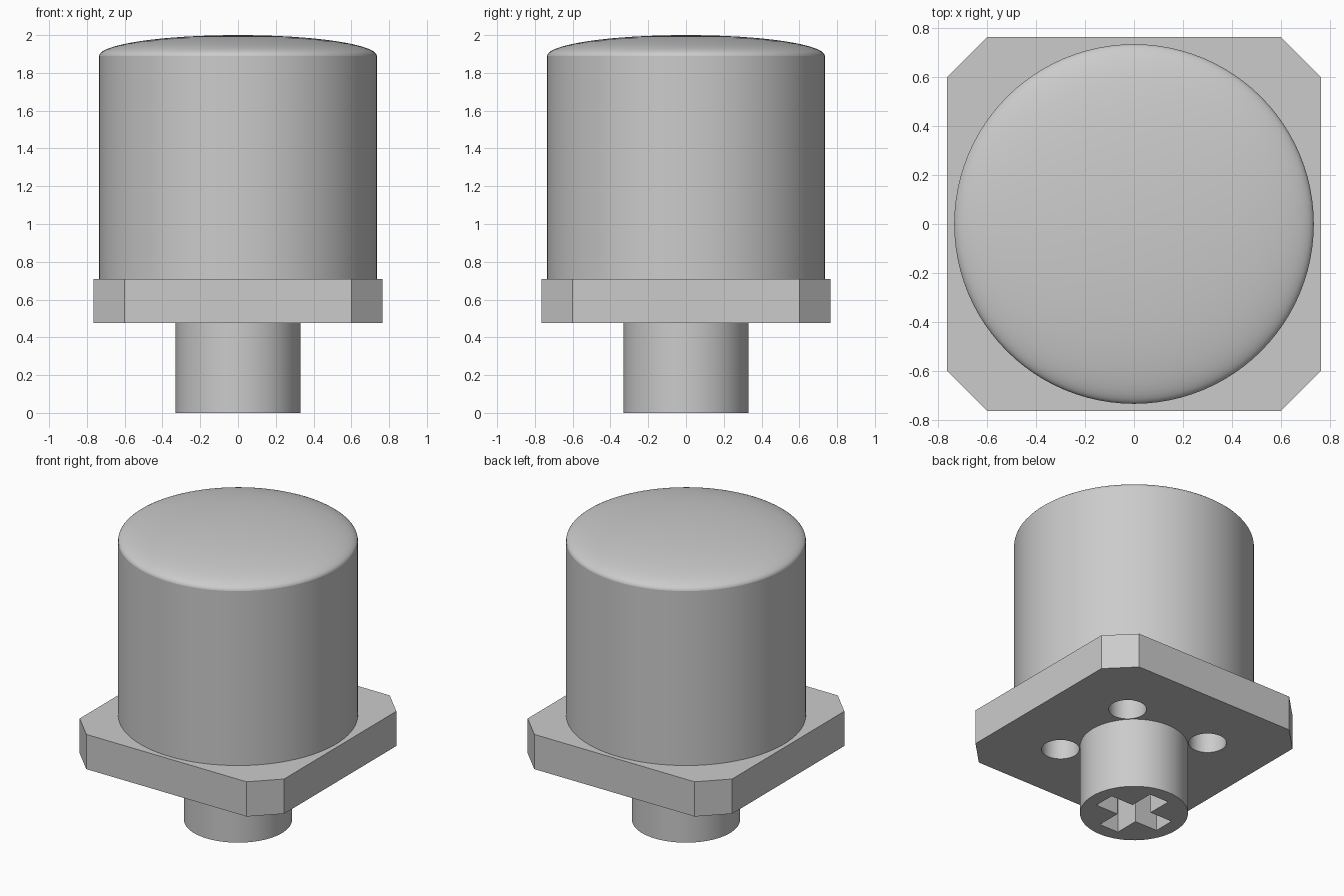
import bpy
import bmesh
from math import sin, cos, pi, radians

cube = bpy.data.objects.get("Cube")
if cube:
    bpy.data.objects.remove(cube, do_unlink=True)

grey = bpy.data.materials.new("light grey plastic")
grey.use_nodes = True
colour = (0.6, 0.6, 0.6, 1)
grey.diffuse_color = colour
grey.node_tree.nodes["Principled BSDF"].inputs["Base Color"].default_value = colour

SEGMENTS = 96
PLATE_LOW, PLATE_HIGH, RIM = 0.475, 0.71, 1.89
BODY_RADIUS = 0.735


def make_object(name, bm):
    bmesh.ops.recalc_face_normals(bm, faces=bm.faces)
    mesh = bpy.data.meshes.new(name)
    bm.to_mesh(mesh)
    bm.free()
    mesh.materials.append(grey)
    obj = bpy.data.objects.new(name, mesh)
    bpy.context.collection.objects.link(obj)
    return obj


def prism(name, outline, low, high):
    """Extrude a flat outline from low to high."""
    bm = bmesh.new()
    base = bm.faces.new([bm.verts.new((x, y, low)) for x, y in outline])
    side = bmesh.ops.extrude_face_region(bm, geom=[base], use_keep_orig=True)
    top = [v for v in side["geom"] if isinstance(v, bmesh.types.BMVert)]
    bmesh.ops.translate(bm, verts=top, vec=(0, 0, high - low))
    return make_object(name, bm)


def circle(radius, cx=0, cy=0, n=SEGMENTS):
    return [(cx + radius * cos(2 * pi * i / n), cy + radius * sin(2 * pi * i / n))
            for i in range(n)]


def activate(obj):
    bpy.ops.object.select_all(action="DESELECT")
    obj.select_set(True)
    bpy.context.view_layer.objects.active = obj


def cut(obj, cutter):
    mod = obj.modifiers.new("cut", "BOOLEAN")
    mod.operation = "DIFFERENCE"
    mod.solver = "EXACT"
    mod.object = cutter
    activate(obj)
    bpy.ops.object.modifier_apply(modifier=mod.name)
    bpy.data.objects.remove(cutter, do_unlink=True)


# Square plate with clipped corners and four round holes underneath
w, c = 0.765, 0.6
plate = prism("base_plate", [(c, -w), (w, -c), (w, c), (c, w),
                             (-c, w), (-w, c), (-w, -c), (-c, -w)],
              PLATE_LOW, PLATE_HIGH)
for sx in (-1, 1):
    for sy in (-1, 1):
        hole = circle(0.116, 0.32 * sx, 0.32 * sy, 48)
        cut(plate, prism("hole_cutter", hole, PLATE_LOW - 0.1, PLATE_HIGH + 0.1))

# Round stem with a cross-shaped socket in its end
stem = prism("stem", circle(0.331), 0, PLATE_LOW)
a, h = 0.24, 0.072
cross = [(a, -h), (a, h), (h, h), (h, a), (-h, a), (-h, h),
         (-a, h), (-a, -h), (-h, -h), (-h, -a), (h, -a), (h, -h)]
cut(stem, prism("cross_cutter", cross, -0.1, 0.45))

# Large cylindrical body
body = prism("body", circle(BODY_RADIUS), PLATE_HIGH, RIM)

# Shallow dome: half of a flattened ellipse spun around the centre
bm = bmesh.new()
steps = 20
points = [bm.verts.new((BODY_RADIUS * cos(t), 0, RIM + 0.11 * sin(t)))
          for t in (pi / 2 * i / steps for i in range(steps + 1))]
edges = [bm.edges.new(pair) for pair in zip(points, points[1:])]
bmesh.ops.spin(bm, geom=points + edges, cent=(0, 0, 0), axis=(0, 0, 1),
               angle=2 * pi, steps=SEGMENTS)
bmesh.ops.remove_doubles(bm, verts=bm.verts, dist=0.0005)
dome = make_object("domed_top", bm)
if dome.data.polygons[0].normal.z < 0:
    dome.data.flip_normals()

for obj in (plate, stem, body, dome):
    activate(obj)
    bpy.ops.object.shade_smooth_by_angle(angle=radians(30))
